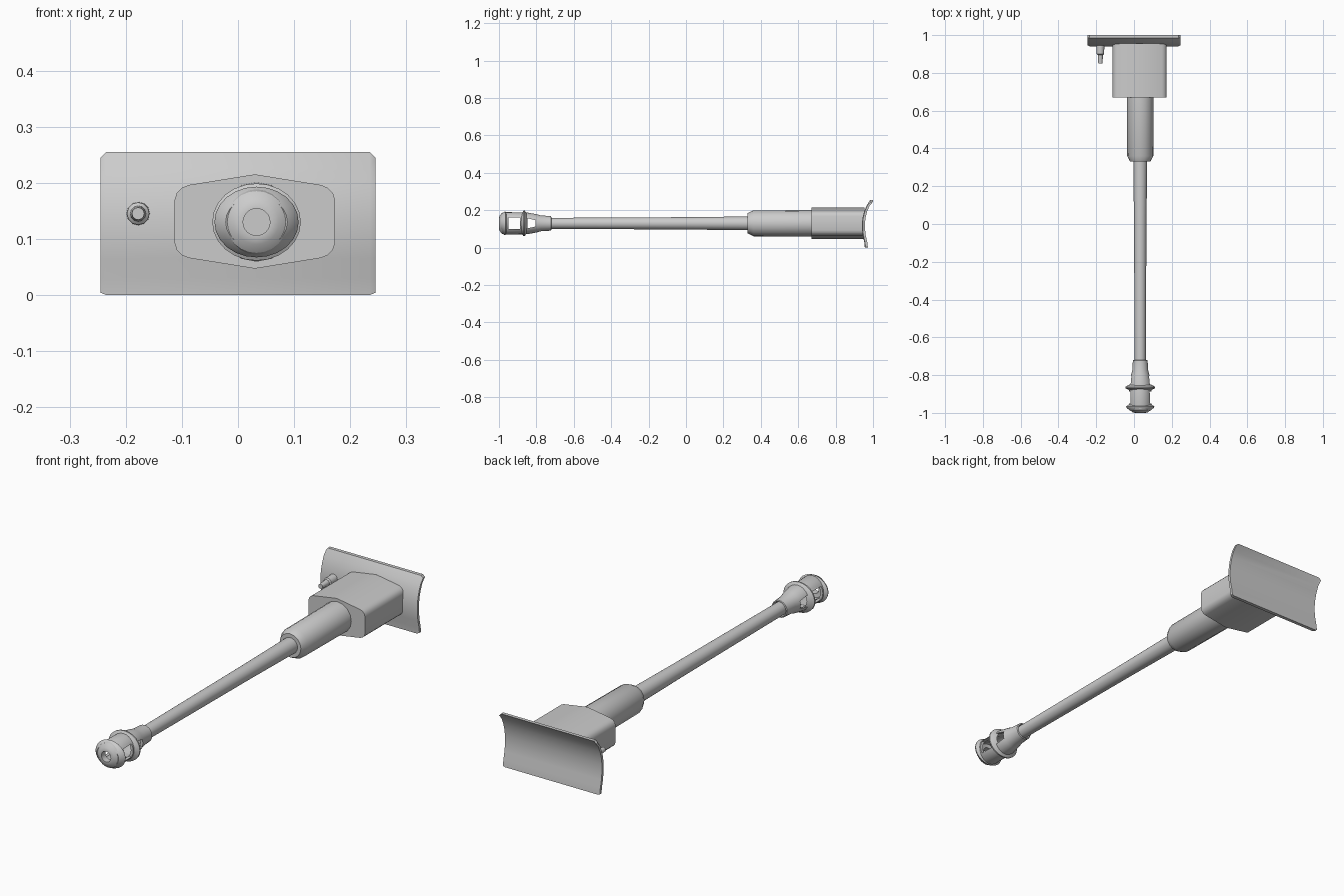
import bpy, bmesh, math
from mathutils import Vector

if "Cube" in bpy.data.objects:
    bpy.data.objects.remove(bpy.data.objects["Cube"])

AX, AZ = 0.033, 0.13          # gun axis
steel = bpy.data.materials.new("light_grey_steel")
steel.diffuse_color = (0.6, 0.6, 0.6, 1)
steel.use_nodes = True
steel.node_tree.nodes["Principled BSDF"].inputs["Base Color"].default_value = steel.diffuse_color


def finish(name, bm, smooth=True):
    bmesh.ops.recalc_face_normals(bm, faces=bm.faces)
    mesh = bpy.data.meshes.new(name)
    bm.to_mesh(mesh)
    bm.free()
    ob = bpy.data.objects.new(name, mesh)
    bpy.context.collection.objects.link(ob)
    mesh.materials.append(steel)
    if smooth:
        bpy.ops.object.select_all(action='DESELECT')
        ob.select_set(True)
        bpy.context.view_layer.objects.active = ob
        bpy.ops.object.shade_smooth_by_angle(angle=math.radians(32))
    return ob


def lathe(name, profile, x=AX, z=AZ, n=24, squash=1.0, closed=False):
    """Turn (y, radius) points about an axis along y."""
    bm = bmesh.new()
    rings = []
    for y, r in profile:
        rings.append([bm.verts.new((x + r * math.cos(2 * math.pi * i / n), y,
                                    z + squash * r * math.sin(2 * math.pi * i / n)))
                      for i in range(n)])
    pairs = list(zip(rings, rings[1:]))
    if closed:
        pairs.append((rings[-1], rings[0]))
    else:
        bm.faces.new(rings[0])
        bm.faces.new(rings[-1])
    for a, b in pairs:
        for i in range(n):
            j = (i + 1) % n
            bm.faces.new((a[i], a[j], b[j], b[i]))
    return finish(name, bm)


def prism(name, outline, direction, smooth=True):
    """Extrude a closed outline of 3D points."""
    bm = bmesh.new()
    face = bm.faces.new([bm.verts.new(p) for p in outline])
    new = bmesh.ops.extrude_face_region(bm, geom=[face])['geom']
    bmesh.ops.translate(bm, vec=Vector(direction),
                        verts=[v for v in new if isinstance(v, bmesh.types.BMVert)])
    return finish(name, bm, smooth)


# Curved mantlet plate: section (y of front face, z), chamfered at the ends
section = [(0.956, 0.0), (0.953, 0.03), (0.945, 0.065), (0.941, 0.10), (0.941, 0.135),
           (0.945, 0.165), (0.953, 0.195), (0.966, 0.225), (0.984, 0.255)]
bm = bmesh.new()
loops = []
for x, inset in ((-0.245, 1), (-0.235, 0), (0.235, 0), (0.245, 1)):
    ring = []
    for k, (y, z) in enumerate(section):
        dz = inset * 0.01 * ((k == 0) * 0.4 - (k == len(section) - 1))
        ring.append((x, y + 0.004 * inset, z + dz))
    for k, (y, z) in reversed(list(enumerate(section))):
        dz = inset * 0.01 * ((k == 0) * 0.4 - (k == len(section) - 1))
        ring.append((x, y + 0.016, z + dz))
    loops.append([bm.verts.new(p) for p in ring])
m = len(loops[0])
for a, b in zip(loops, loops[1:]):
    for i in range(m):
        j = (i + 1) % m
        bm.faces.new((a[i], a[j], b[j], b[i]))
bm.faces.new(loops[0])
bm.faces.new(loops[-1])
finish("mantlet_plate", bm)

# Housing block: rounded hexagonal section
quarter = [(0.0, 0.084), (0.118, 0.065), (0.130, 0.060), (0.139, 0.051), (0.143, 0.038)]
right = quarter + [(x, -z) for x, z in reversed(quarter)]
outline = right + [(-x, z) for x, z in reversed(right[1:-1])]
prism("housing_block", [(0.030 + x, 0.67, 0.131 + z) for x, z in outline], (0, 0.285, 0))

# Sleeve and barrel
lathe("recoil_sleeve", [(0.33, 0.054), (0.36, 0.069), (0.70, 0.071)], n=16)
lathe("barrel_tube", [(-0.78, 0.029), (0.0, 0.033), (0.36, 0.037)])

# Hollow muzzle brake with side windows
brake = lathe("muzzle_brake", [
    (-0.72, 0.034), (-0.722, 0.039), (-0.775, 0.042), (-0.80, 0.049), (-0.85, 0.058),
    (-0.97, 0.060), (-0.985, 0.055), (-0.997, 0.040), (-1.0, 0.028), (-1.0, 0.024),
    (-0.97, 0.024), (-0.965, 0.047), (-0.85, 0.047), (-0.79, 0.036), (-0.775, 0.020)],
    closed=True)
windows = [((-0.95, 0.030), (-0.888, 0.030)), ((-0.853, 0.028), (-0.805, 0.017))]
for (y0, h0), (y1, h1) in windows:
    pts = [(y0, -h0), (y1, -h1), (y1, h1), (y0, h0)]
    cutter = prism("window_cutter", [(AX - 0.2, y, AZ + h) for y, h in pts], (0.4, 0, 0), False)
    cutter.hide_render = True
    mod = brake.modifiers.new("window", 'BOOLEAN')
    mod.operation = 'DIFFERENCE'
    mod.solver = 'EXACT'
    mod.object = cutter
    bpy.ops.object.select_all(action='DESELECT')
    bpy.context.view_layer.objects.active = brake
    brake.select_set(True)
    bpy.ops.object.modifier_apply(modifier=mod.name)
    bpy.data.objects.remove(cutter)
bpy.ops.object.shade_smooth_by_angle(angle=math.radians(32))

# Baffle rings, wider sideways than tall
lathe("rear_baffle", [(-0.888, 0.050), (-0.875, 0.066), (-0.869, 0.079), (-0.863, 0.079),
                      (-0.853, 0.064), (-0.848, 0.050)], squash=0.87, closed=True)
lathe("front_baffle", [(-0.950, 0.050), (-0.960, 0.066), (-0.966, 0.075), (-0.972, 0.073),
                       (-0.988, 0.055), (-0.985, 0.045)], squash=0.84, closed=True)

# Small secondary gun
lathe("secondary_gun", [(0.85, 0.007), (0.85, 0.011), (0.895, 0.014), (0.90, 0.020),
                        (0.95, 0.021)], x=-0.178, z=0.145, n=12)
